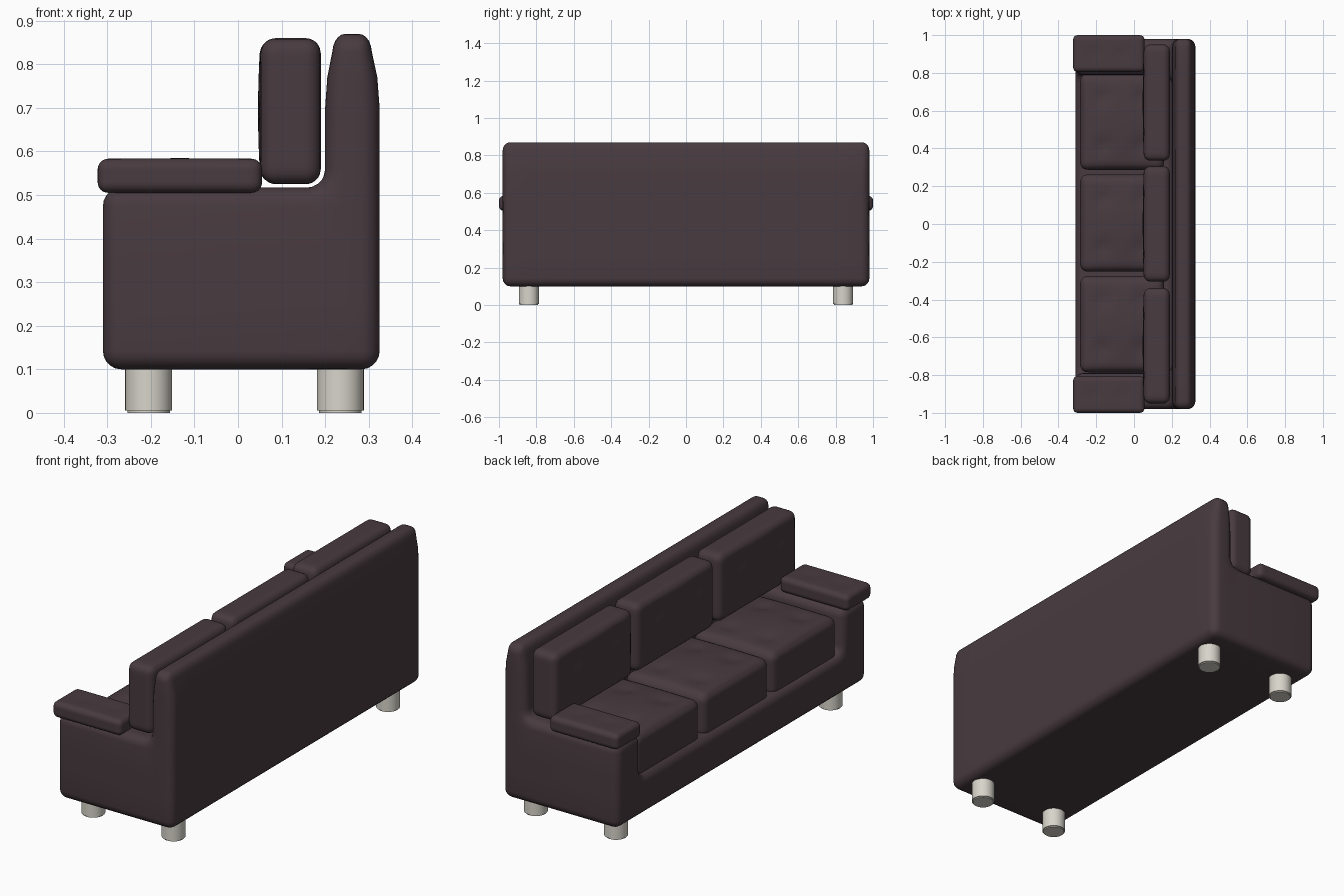
import bpy, bmesh, math
from mathutils import Vector

if "Cube" in bpy.data.objects:
    bpy.data.objects.remove(bpy.data.objects["Cube"])


def material(name, rgb):
    m = bpy.data.materials.new(name)
    m.diffuse_color = (*rgb, 1)
    m.use_nodes = True
    m.node_tree.nodes["Principled BSDF"].inputs["Base Color"].default_value = m.diffuse_color
    return m


UPHOLSTERY = material("dark plum leather", (0.065, 0.043, 0.050))
LEG = material("pale grey leg", (0.68, 0.66, 0.59))


def finish(bm, name, mat, angle=60):
    bmesh.ops.recalc_face_normals(bm, faces=bm.faces)
    me = bpy.data.meshes.new(name)
    bm.to_mesh(me)
    bm.free()
    ob = bpy.data.objects.new(name, me)
    bpy.context.collection.objects.link(ob)
    me.materials.append(mat)
    bpy.ops.object.select_all(action='DESELECT')
    ob.select_set(True)
    bpy.context.view_layer.objects.active = ob
    bpy.ops.object.shade_smooth_by_angle(angle=math.radians(angle))
    return ob


def frame():
    """Shell with base, arms and back, built from the outer faces of filled cells."""
    xs, ys, zs = (-.31, .2, .325), (-.98, -.79, .79, .98), (.1, .3, .517, .87)
    filled = {(i, j, k) for i in range(2) for j in range(3) for k in range(3)
              if k == 0 or i == 1 or (k == 1 and j != 1)}
    bm = bmesh.new()
    verts = {}

    def vert(c):
        if c not in verts:
            verts[c] = bm.verts.new((xs[c[0]], ys[c[1]], zs[c[2]]))
        return verts[c]

    for cell in filled:
        for axis in range(3):
            for side in (0, 1):
                nb = list(cell)
                nb[axis] += 1 if side else -1
                if tuple(nb) in filled:
                    continue
                a, b = (axis + 1) % 3, (axis + 2) % 3
                loop = []
                for da, db in ((0, 0), (1, 0), (1, 1), (0, 1)):
                    c = list(cell)
                    c[axis] += side
                    c[a] += da
                    c[b] += db
                    loop.append(vert(tuple(c)))
                bm.faces.new(loop if side else loop[::-1])
    bmesh.ops.dissolve_limit(bm, angle_limit=.02, verts=bm.verts, edges=bm.edges)
    bmesh.ops.bevel(bm, geom=list(bm.edges), offset=.042, segments=5,
                    profile=.5, affect='EDGES')
    # taper the top of the back to a rounded crest
    for h in (.7, .77):
        bmesh.ops.bisect_plane(bm, geom=bm.verts[:] + bm.edges[:] + bm.faces[:],
                               plane_co=(0, 0, h), plane_no=(0, 0, 1))
    for v in bm.verts:
        if v.co.z > .705:
            t = min(1, (v.co.z - .7) / .13)
            v.co.x = .26 + (v.co.x - .26) * (1 - .28 * t * t)
    finish(bm, "sofa_frame", UPHOLSTERY)


def cushion(name, lo, hi, r, axis, side, puff=0, depth=0, buttons=()):
    """Rounded box, puffed and button-dimpled on one face (axis, side)."""
    lo, hi = Vector(lo), Vector(hi)
    mid, half = (lo + hi) / 2, (hi - lo) / 2
    a, b = [i for i in range(3) if i != axis]
    bm = bmesh.new()
    bmesh.ops.create_cube(bm, size=2)
    bmesh.ops.subdivide_edges(bm, edges=bm.edges, cuts=23, use_grid_fill=True)
    for v in bm.verts:
        t = [math.sin(c * math.pi / 2) for c in v.co]
        p = Vector([t[i] * half[i] for i in range(3)])
        q = Vector([max(-half[i] + r, min(half[i] - r, p[i])) for i in range(3)])
        d = p - q
        if d.length > 1e-6:
            p = q + d.normalized() * r
        if p[axis] * side > 0:
            push = puff * (1 - t[a] ** 2) * (1 - t[b] ** 2)
            for u, w in buttons:
                dist = ((p[a] - u * half[a]) ** 2 + (p[b] - w * half[b]) ** 2) / .04 ** 2
                push -= depth * math.exp(-dist)
            p[axis] += side * push * min(1, abs(p[axis]) / (half[axis] - r))
        v.co = mid + p
    finish(bm, name, UPHOLSTERY)


frame()

# three seat cushions and three back cushions
grid = [(u, w) for u in (-.45, .45) for w in (-.5, .5)]
for i, (y0, y1) in enumerate(((-.785, -.275), (-.252, .262), (.287, .797))):
    cushion(f"seat_cushion_{i + 1}", (-.285, y0, .27), (.16, y1, .487), .04,
            2, 1, .018, .012, grid)
for i, (y0, y1) in enumerate(((-.95, -.34), (-.305, .305), (.335, .95))):
    cushion(f"back_cushion_{i + 1}", (.052, y0, .525), (.19, y1, .86), .035,
            0, -1, .006, .014, [(w, u) for u, w in grid])

# armrest pads
for s, n in ((1, "left"), (-1, "right")):
    y0, y1 = sorted((.805 * s, s))
    cushion(f"{n}_armrest", (-.322, y0, .505), (.055, y1, .583), .024,
            2, 1, .002, .004, [(-.4, 0), (.4, 0)])

# round legs
for x, n in ((-.205, "front"), (.235, "back")):
    for y in (-.84, .84):
        bm = bmesh.new()
        bmesh.ops.create_cone(bm, cap_ends=True, segments=32, radius1=.054,
                              radius2=.054, depth=.13)
        rims = [e for e in bm.edges if abs(e.verts[0].co.z - e.verts[1].co.z) < .01]
        bmesh.ops.bevel(bm, geom=rims, offset=.005, segments=2, affect='EDGES')
        bmesh.ops.translate(bm, vec=(x, y, .065), verts=bm.verts)
        finish(bm, f"{n}_leg", LEG, 40)
